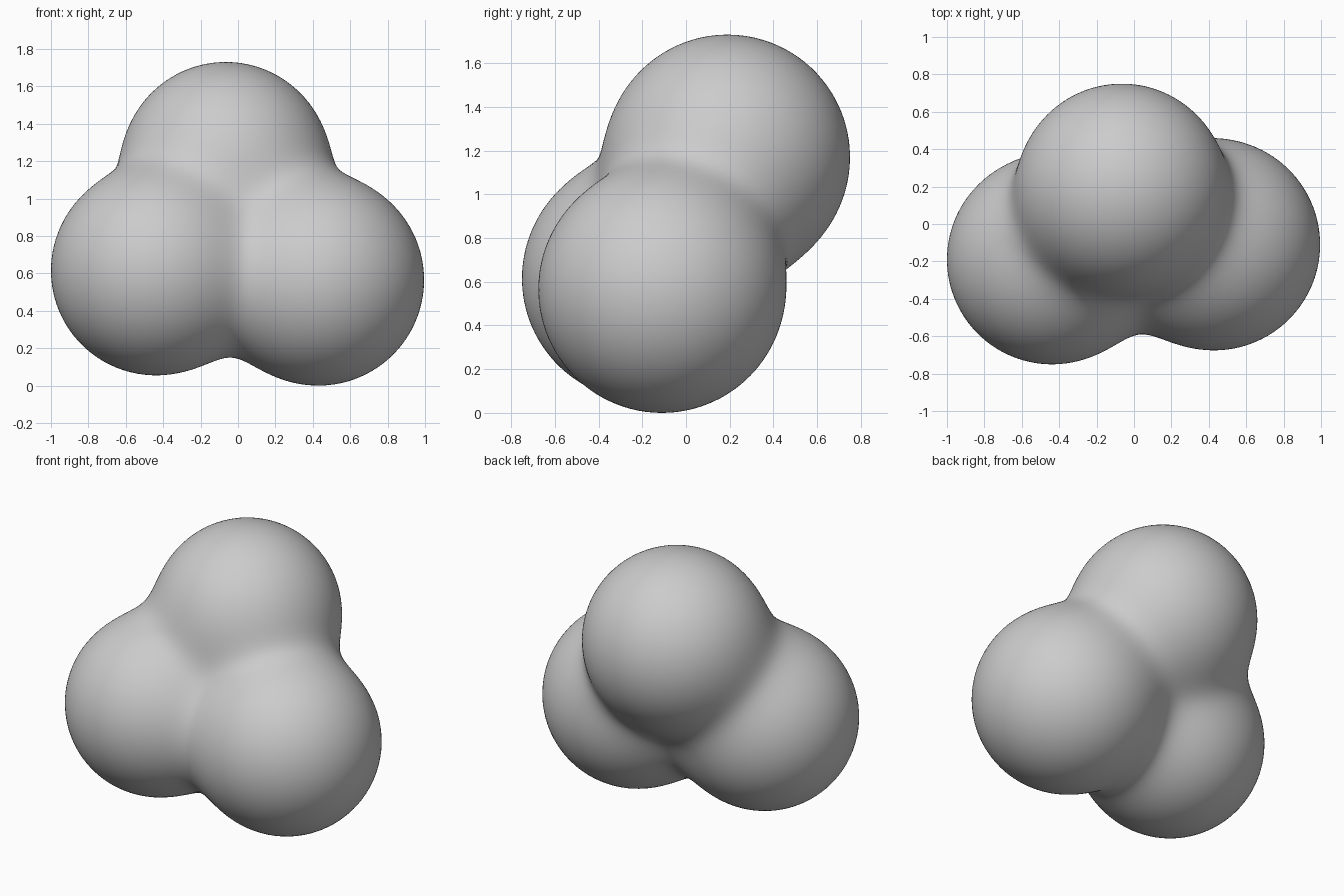
import bpy, bmesh, math
from mathutils import Vector

if "Cube" in bpy.data.objects:
    bpy.data.objects.remove(bpy.data.objects["Cube"])

# Three balls melted together: centre, radius
BALLS = [
    (Vector((-0.44, -0.19, 0.615)), 0.56),   # left
    (Vector((0.43, -0.11, 0.565)), 0.565),   # right
    (Vector((-0.065, 0.19, 1.17)), 0.56),    # top
]
BLEND = 0.085
MIDDLE = sum((c for c, r in BALLS), Vector()) / 3


def field(p):
    """Smooth-union distance to the balls."""
    return -BLEND * math.log(sum(math.exp(((r - (p - c).length)) / BLEND)
                                 for c, r in BALLS))


def surface_point(direction):
    """Point where a ray from the middle leaves the blended surface."""
    low, high = 0.0, 2.0
    for _ in range(24):
        mid = (low + high) / 2
        if field(MIDDLE + direction * mid) < 0:
            low = mid
        else:
            high = mid
    return MIDDLE + direction * low


# Blended body: a sphere pushed out onto the smooth union
bm = bmesh.new()
bmesh.ops.create_icosphere(bm, subdivisions=6, radius=1)
for v in bm.verts:
    v.co = surface_point(v.co.normalized())

# Stand on the ground
floor = min(v.co.z for v in bm.verts)
bmesh.ops.translate(bm, verts=bm.verts, vec=(0, 0, -floor))
for f in bm.faces:
    f.smooth = True

mesh = bpy.data.meshes.new("three_ball_cluster")
bm.to_mesh(mesh)
bm.free()
bpy.context.collection.objects.link(bpy.data.objects.new("three_ball_cluster", mesh))
